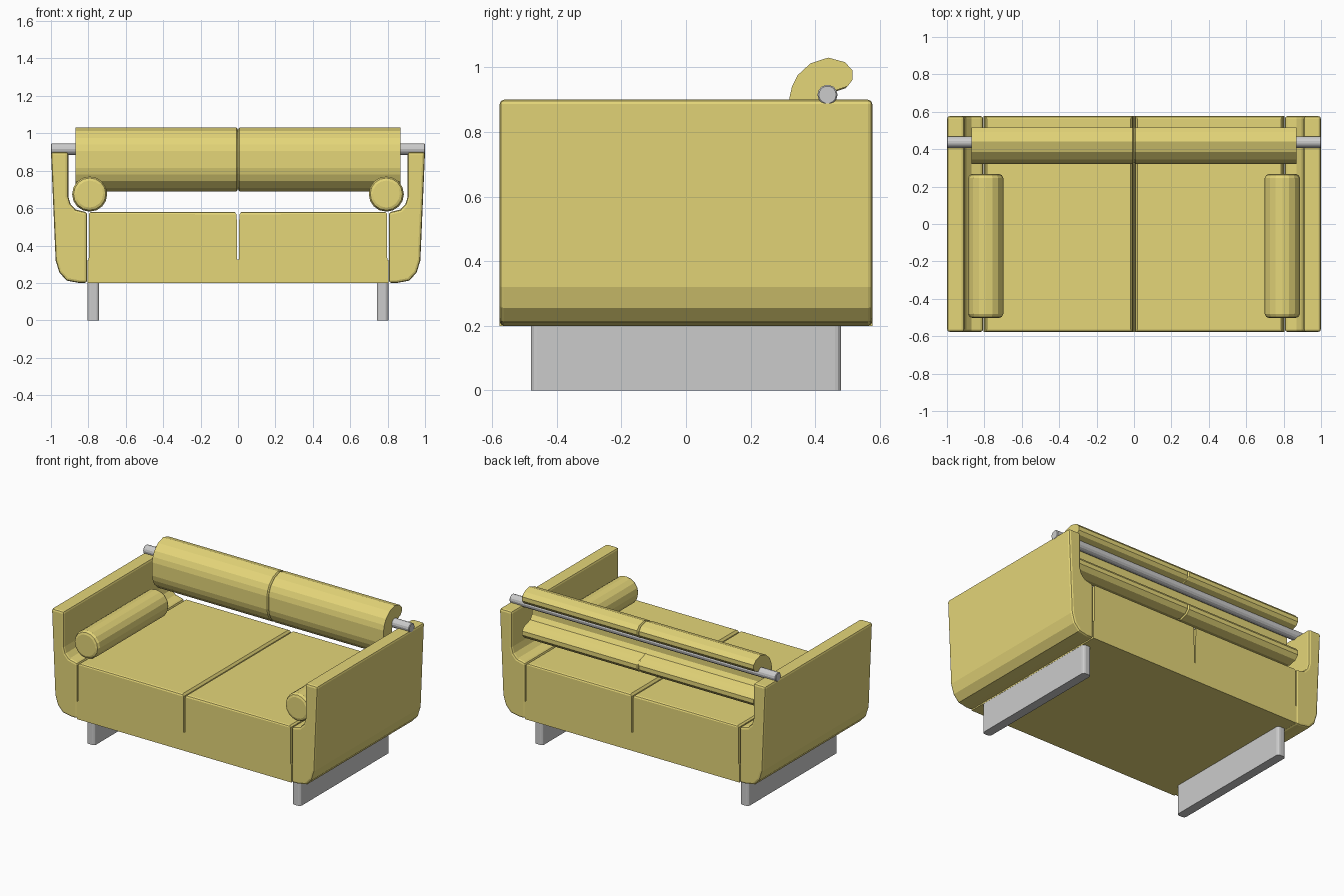
import bpy, bmesh, math
from mathutils import Vector

if "Cube" in bpy.data.objects:
    bpy.data.objects.remove(bpy.data.objects["Cube"])

fabric = bpy.data.materials.new("yellow_fabric")
fabric.diffuse_color = (0.78, 0.67, 0.19, 1)
fabric.use_nodes = True
fabric.node_tree.nodes["Principled BSDF"].inputs["Base Color"].default_value = fabric.diffuse_color


def loft(name, sections, mat=None):
    """Skin equal-length closed sections and cap both ends."""
    bm = bmesh.new()
    rings = [[bm.verts.new(p) for p in s] for s in sections]
    n = len(rings[0])
    for a, b in zip(rings, rings[1:]):
        for i in range(n):
            bm.faces.new((a[i], a[(i + 1) % n], b[(i + 1) % n], b[i]))
    bm.faces.new(rings[0])
    bm.faces.new(rings[-1])
    bmesh.ops.recalc_face_normals(bm, faces=bm.faces)
    return finish(name, bm, mat)


def finish(name, bm, mat=None):
    me = bpy.data.meshes.new(name)
    bm.to_mesh(me)
    bm.free()
    ob = bpy.data.objects.new(name, me)
    bpy.context.collection.objects.link(ob)
    if mat:
        me.materials.append(mat)
    return ob


def bevel(ob, width, segments=2, angle=60):
    m = ob.modifiers.new("bevel", 'BEVEL')
    m.width, m.segments = width, segments
    m.limit_method, m.angle_limit = 'ANGLE', math.radians(angle)


def extrude_y(name, profile, y0, y1, mat=None):
    return loft(name, [[(x, y, z) for x, z in profile] for y in (y0, y1)], mat)


D = 0.577

# Seat: one block with a narrow groove in the middle and softened outer edges
half = [(0.805, 0.2), (0.805, 0.32), (0.798, 0.325), (0.797, 0.57), (0.787, 0.58),
        (0.018, 0.58), (0.007, 0.565), (0.004, 0.325)]
profile = half + [(-x, z) for x, z in reversed(half)]
seat = extrude_y("seat", profile, -D, D, fabric)
bm = bmesh.new()
bm.from_mesh(seat.data)
rims = [e for e in bm.edges
        if all(abs(abs(v.co.y) - D) < 1e-4 and abs(v.co.z - 0.58) < 1e-4 for v in e.verts)
        and e.calc_length() > 0.5 and abs(e.verts[0].co.y - e.verts[1].co.y) < 1e-4]
bmesh.ops.bevel(bm, geom=rims, offset=0.014, segments=2, profile=0.5, affect='EDGES')
bm.to_mesh(seat.data)
bm.free()

# Side pieces, leg boards and bolsters, mirrored left and right
arm_profile = [(0.806, 0.2), (0.85, 0.2), (0.915, 0.212), (0.955, 0.255), (0.975, 0.32),
               (1.0, 0.9), (0.907, 0.9), (0.907, 0.66), (0.895, 0.62), (0.868, 0.592),
               (0.806, 0.577)]
for side, s in (("left", -1), ("right", 1)):
    arm = extrude_y(side + "_arm", [(s * x, z) for x, z in arm_profile], -D, D, fabric)
    bevel(arm, 0.014)

    outline = [(s * 0.742, -0.48), (s * 0.804, -0.48), (s * 0.804, 0.48), (s * 0.742, 0.48)]
    leg = loft(side + "_leg", [[(x, y, z) for x, y in outline] for z in (0, 0.205)])
    bm = bmesh.new()
    bm.from_mesh(leg.data)
    uprights = [e for e in bm.edges if abs(e.verts[0].co.z - e.verts[1].co.z) > 0.1]
    bmesh.ops.bevel(bm, geom=uprights, offset=0.018, segments=3, profile=0.5, affect='EDGES')
    bm.to_mesh(leg.data)
    bm.free()

    rings = []
    for y, r in ((-0.502, 0.072), (-0.497, 0.086), (-0.482, 0.094),
                 (0.247, 0.094), (0.262, 0.086), (0.267, 0.072)):
        rings.append([(s * 0.793 + r * math.cos(a), y, 0.675 + r * math.sin(a))
                      for a in (math.tau * i / 16 for i in range(16))])
    loft(side + "_bolster", rings, fabric)

# Support rail
rail = loft("back_rail", [[(x, 0.438 + 0.031 * math.cos(a), 0.915 + 0.031 * math.sin(a))
                           for a in (math.tau * i / 14 for i in range(14))] for x in (-1, 1)])
bevel(rail, 0.004, 1)

# Backrest: C-shaped section, symmetric about its mid height, pinched at the centre seam
upper = [(0.32, 0.905), (0.328, 0.94), (0.345, 0.975), (0.385, 1.012), (0.44, 1.03),
         (0.492, 1.016), (0.516, 0.99), (0.516, 0.962), (0.5, 0.941), (0.468, 0.93),
         (0.43, 0.918), (0.412, 0.89)]
mid = 0.86
c_shape = upper + [(y, 2 * mid - z) for y, z in reversed(upper)]
sections = []
for x, k in ((-0.87, 1), (-0.007, 1), (0, 0.93), (0.007, 1), (0.87, 1)):
    sections.append([(x, 0.41 + (y - 0.41) * k, mid + (z - mid) * k) for y, z in c_shape])
loft("backrest", sections, fabric)
